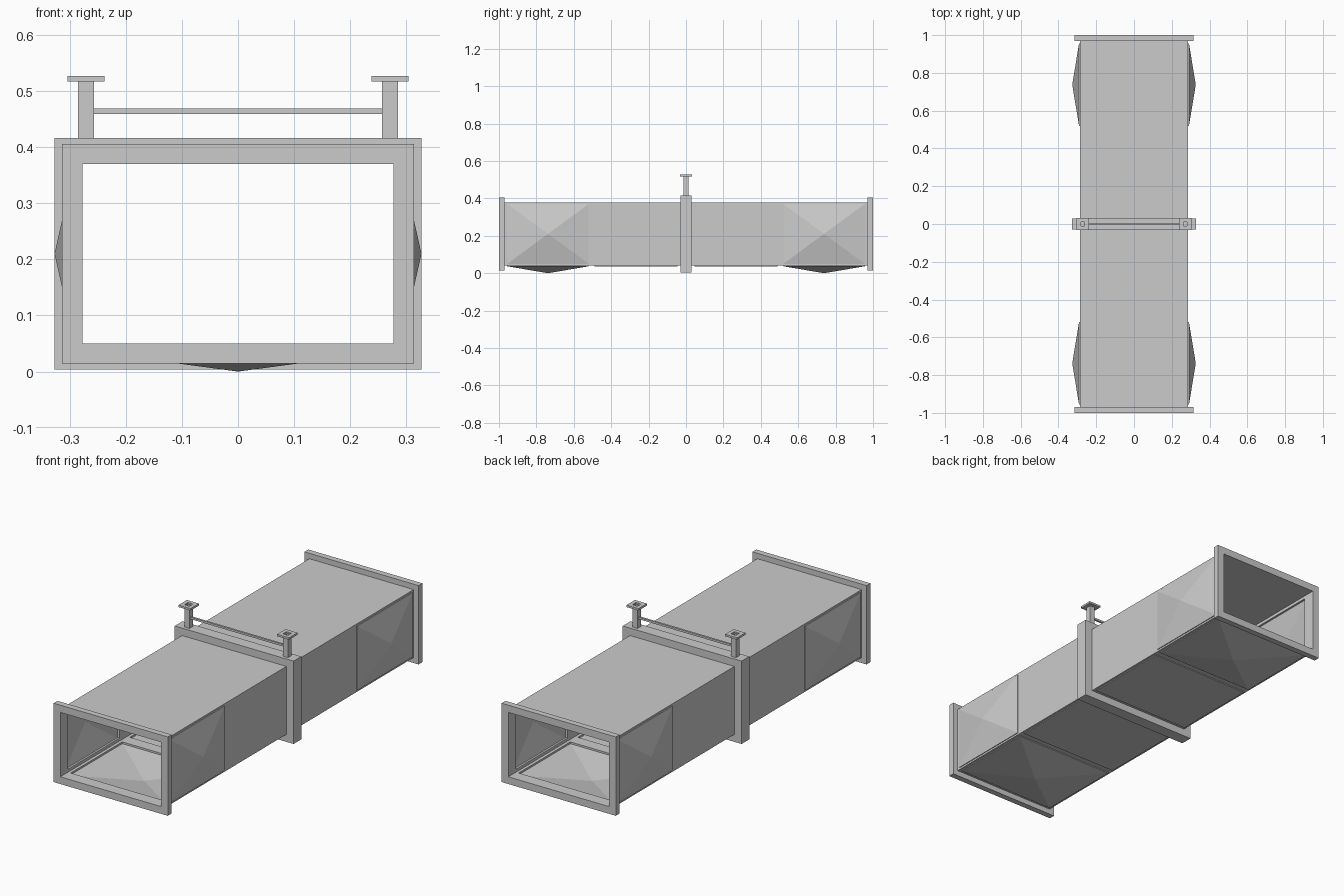
import bpy, bmesh
from mathutils import Vector

if "Cube" in bpy.data.objects:
    bpy.data.objects.remove(bpy.data.objects["Cube"])

ZC = 0.21  # height of the duct axis


def obj(name, bm):
    bmesh.ops.recalc_face_normals(bm, faces=bm.faces)
    me = bpy.data.meshes.new(name)
    bm.to_mesh(me)
    bm.free()
    o = bpy.data.objects.new(name, me)
    bpy.context.collection.objects.link(o)
    return o


def add_box(bm, x0, x1, y0, y1, z0, z1):
    vs = bmesh.ops.create_cube(bm, size=1)['verts']
    for v in vs:
        v.co = ((x0 + x1) / 2 + v.co.x * (x1 - x0),
                (y0 + y1) / 2 + v.co.y * (y1 - y0),
                (z0 + z1) / 2 + v.co.z * (z1 - z0))


def box(name, *dims):
    bm = bmesh.new()
    add_box(bm, *dims)
    return obj(name, bm)


def ring(name, outer, inner, centre, a, b, axis='Y'):
    """Rectangular frame between a and b along the given axis."""
    bm = bmesh.new()
    loops = []
    for (hw, hh), t in ((outer, a), (outer, b), (inner, b), (inner, a)):
        loop = []
        for sx, sz in ((-1, -1), (1, -1), (1, 1), (-1, 1)):
            u, w = centre[0] + sx * hw, centre[1] + sz * hh
            loop.append(bm.verts.new((u, t, w) if axis == 'Y' else (u, w, t)))
        loops.append(loop)
    for i in range(4):
        p, q = loops[i], loops[(i + 1) % 4]
        for k in range(4):
            bm.faces.new((p[k], p[(k + 1) % 4], q[(k + 1) % 4], q[k]))
    return obj(name, bm)


def panel(name, centre, u, v, n, depth):
    """Thin sheet with a hollow pyramid pressed outward along n."""
    c, u, v, n = map(Vector, (centre, u, v, n))
    bm = bmesh.new()
    layers = []
    for off in (0.0, 0.004):
        base = c + n * off
        rim = [bm.verts.new(base + u * i + v * j)
               for i, j in ((-1, -1), (1, -1), (1, 1), (-1, 1))]
        tip = bm.verts.new(base + n * depth)
        for k in range(4):
            bm.faces.new((rim[k], rim[(k + 1) % 4], tip))
        layers.append(rim)
    for k in range(4):
        bm.faces.new((layers[0][k], layers[0][(k + 1) % 4],
                      layers[1][(k + 1) % 4], layers[1][k]))
    return obj(name, bm)


# Duct tube, with window openings behind every panel
duct = ring("duct_tube", (0.287, 0.169), (0.277, 0.16), (0, ZC), -0.99, 0.99)
bm = bmesh.new()
for s in (-1, 1):
    y0, y1 = sorted((s * 0.535, s * 0.94))
    add_box(bm, -0.4, 0.4, y0, y1, 0.065, 0.355)
    add_box(bm, -0.262, 0.262, y0, y1, -0.1, 0.1)
    y0, y1 = sorted((s * 0.06, s * 0.475))
    add_box(bm, -0.262, 0.262, y0, y1, -0.1, 0.06)
cutter = obj("window_cutter", bm)
# one clean box set per wall keeps the boolean simple
cutter.hide_render = True
cutter.hide_set(True)
m = duct.modifiers.new("windows", 'BOOLEAN')
m.operation = 'DIFFERENCE'
m.solver = 'EXACT'
m.use_self = True
m.object = cutter

# End flanges and middle collar
for s, label in ((-1, "front"), (1, "back")):
    a, b = sorted((s * 0.97, s * 1.0))
    ring(label + "_flange", (0.314, 0.196), (0.277, 0.16), (0, ZC), a, b)
ring("middle_collar", (0.327, 0.206), (0.277, 0.16), (0, ZC), -0.03, 0.03)

# Pressed panels on sides and underside, flat panels near the collar
for s, label in ((-1, "front"), (1, "back")):
    for t, side in ((-1, "left"), (1, "right")):
        panel(f"{label}_{side}_panel", (t * 0.287, s * 0.738, ZC),
              (0, 0.218, 0), (0, 0, 0.16), (t, 0, 0), 0.036)
    panel(label + "_bottom_panel", (0, s * 0.738, 0.041),
          (0.276, 0, 0), (0, 0.218, 0), (0, 0, -1), 0.037)
    panel(label + "_flat_bottom_panel", (0, s * 0.268, 0.041),
          (0.276, 0, 0), (0, 0.222, 0), (0, 0, -1), 0.0)

# Ceiling hangers: hollow posts with square ring caps, joined by a rod
for t, side in ((-1, "left"), (1, "right")):
    x = t * 0.271
    ring(side + "_hanger_post", (0.014, 0.014), (0.010, 0.010), (x, 0), 0.41, 0.52, 'Z')
    ring(side + "_hanger_cap", (0.033, 0.033), (0.014, 0.014), (x, 0), 0.517, 0.527, 'Z')
box("hanger_rod", -0.258, 0.258, -0.005, 0.005, 0.459, 0.469)
